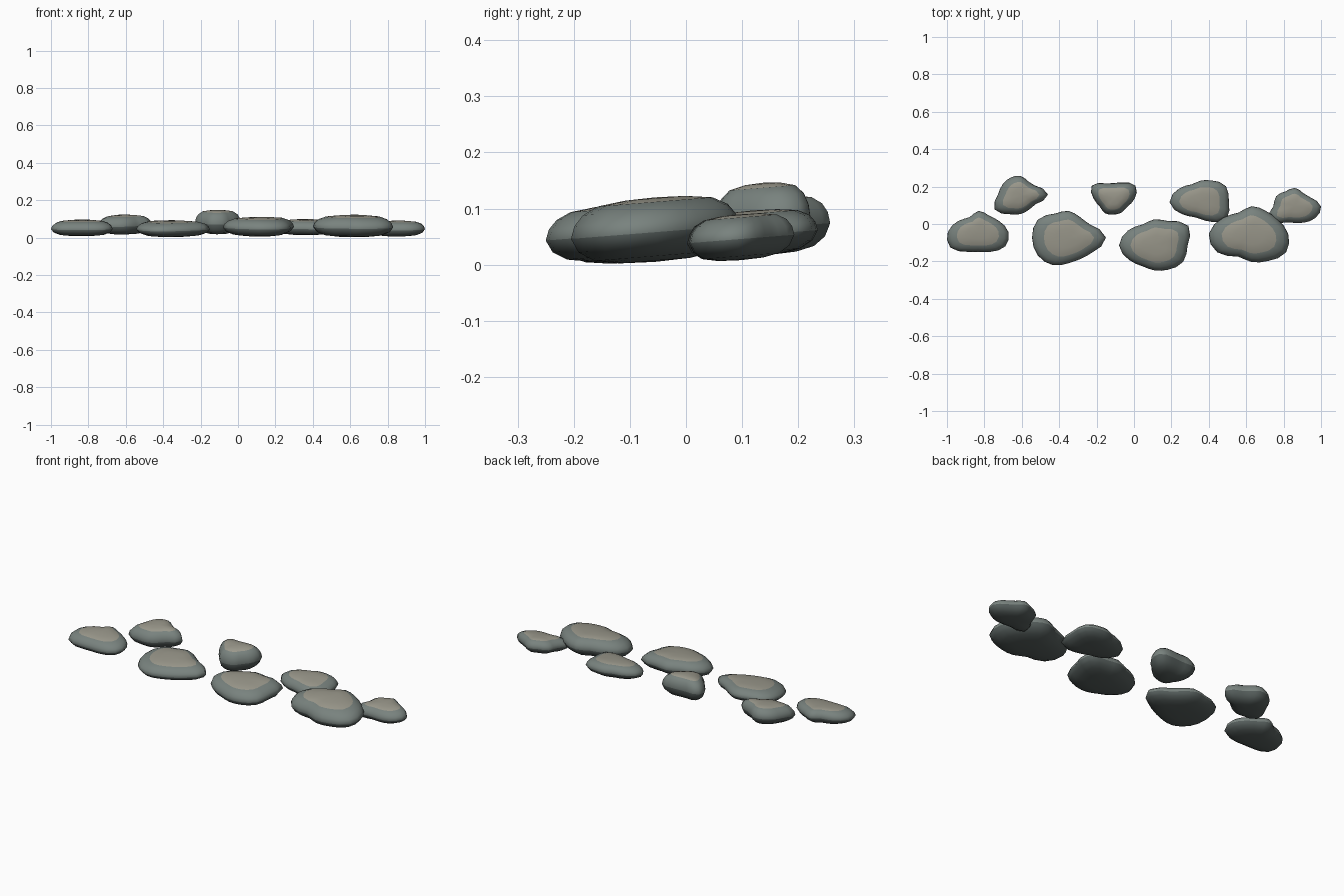
import bpy, bmesh, math

if "Cube" in bpy.data.objects:
    bpy.data.objects.remove(bpy.data.objects["Cube"])


def material(name, rgb):
    m = bpy.data.materials.new(name)
    m.diffuse_color = (*rgb, 1)
    m.use_nodes = True
    m.node_tree.nodes["Principled BSDF"].inputs["Base Color"].default_value = m.diffuse_color
    return m


MATS = [material("stone_underside", (0.09, 0.11, 0.105)),
        material("stone_side", (0.19, 0.225, 0.21)),
        material("stone_worn_top", (0.33, 0.32, 0.265))]

# Shared rounded section: (outline scale, height fraction)
SECTION = [(0.42, 0.02), (0.72, 0.09), (0.91, 0.24), (1.0, 0.46),
           (0.96, 0.65), (0.86, 0.81), (0.68, 0.93), (0.36, 0.985)]
SEG, TILT = 24, 0.08


def outline(radii, xs, ys):
    """Smooth closed outline through the radii, fitted to its footprint."""
    n, pts = len(radii), []
    for k in range(SEG):
        u = k * n / SEG
        i, t = int(u), u - int(u)
        a, b, c, d = (radii[(i + j) % n] for j in (-1, 0, 1, 2))
        r = b + 0.5 * t * (c - a + t * (2*a - 5*b + 4*c - d + t * (3*(b - c) + d - a)))
        ang = math.tau * k / SEG
        pts.append((r * math.cos(ang), r * math.sin(ang)))

    def fit(vals, lo, hi):
        a, b = min(vals), max(vals)
        s = (hi - lo) / (b - a)
        mid = (lo + hi) / 2
        # offsets from the footprint centre
        return [lo + (v - a) * s - mid for v in vals]
    return list(zip(fit([p[0] for p in pts], *xs), fit([p[1] for p in pts], *ys)))


def stone(name, xs, ys, zs, radii):
    edge = outline(radii, xs, ys)
    cx, cy = sum(xs) / 2, sum(ys) / 2
    z0, h = zs[0], zs[1] - zs[0]
    bm = bmesh.new()
    rings = [[bm.verts.new((cx + x * s, cy + y * s, z0 + h * f + TILT * y * s))
              for x, y in edge] for s, f in SECTION]
    low = bm.verts.new((cx, cy, z0))
    high = bm.verts.new((cx, cy, z0 + h))
    for k in range(SEG):
        j = (k + 1) % SEG
        for i in range(len(rings) - 1):
            f = bm.faces.new((rings[i][k], rings[i][j], rings[i + 1][j], rings[i + 1][k]))
            f.material_index = 0 if i < 3 else (1 if i < 6 else 2)
        bm.faces.new((low, rings[0][j], rings[0][k]))
        bm.faces.new((high, rings[-1][k], rings[-1][j])).material_index = 2
    for f in bm.faces:
        f.smooth = True
    bmesh.ops.recalc_face_normals(bm, faces=bm.faces[:])
    me = bpy.data.meshes.new(name)
    bm.to_mesh(me)
    bm.free()
    for m in MATS:
        me.materials.append(m)
    bpy.context.collection.objects.link(bpy.data.objects.new(name, me))


# Front row of larger stones, left to right
stone("front_stone_1", (-1.0, -0.67), (-0.15, 0.07), (0.01, 0.095),
      [28, 22, 19, 21, 17, 22, 29, 31, 23, 20, 23, 29])
stone("front_stone_2", (-0.545, -0.15), (-0.22, 0.07), (0.005, 0.09),
      [37, 25, 23, 26, 27, 35, 36, 35, 31, 25, 24, 28])
stone("front_stone_3", (-0.08, 0.30), (-0.25, 0.025), (0.008, 0.108),
      [33, 39, 28, 26, 24, 30, 35, 29, 24, 25, 28, 33])
stone("front_stone_4", (0.40, 0.83), (-0.205, 0.095), (0.005, 0.12),
      [34, 28, 26, 27, 24, 31, 40, 37, 26, 28, 31, 37])

# Back row of smaller stones, left to right
stone("back_stone_1", (-0.745, -0.46), (0.05, 0.257), (0.018, 0.122),
      [27, 17, 15, 18, 19, 20, 22, 29, 22, 19, 17, 18])
stone("back_stone_2", (-0.23, 0.015), (0.05, 0.222), (0.018, 0.146),
      [21, 25, 18, 15, 17, 25, 20, 16, 17, 16, 16, 16])
stone("back_stone_3", (0.19, 0.51), (0.01, 0.235), (0.015, 0.097),
      [27, 28, 22, 19, 18, 24, 30, 21, 15, 15, 20, 29])
stone("back_stone_4", (0.72, 1.0), (0.002, 0.193), (0.008, 0.09),
      [24, 17, 15, 18, 17, 20, 20, 28, 18, 16, 18, 22])
